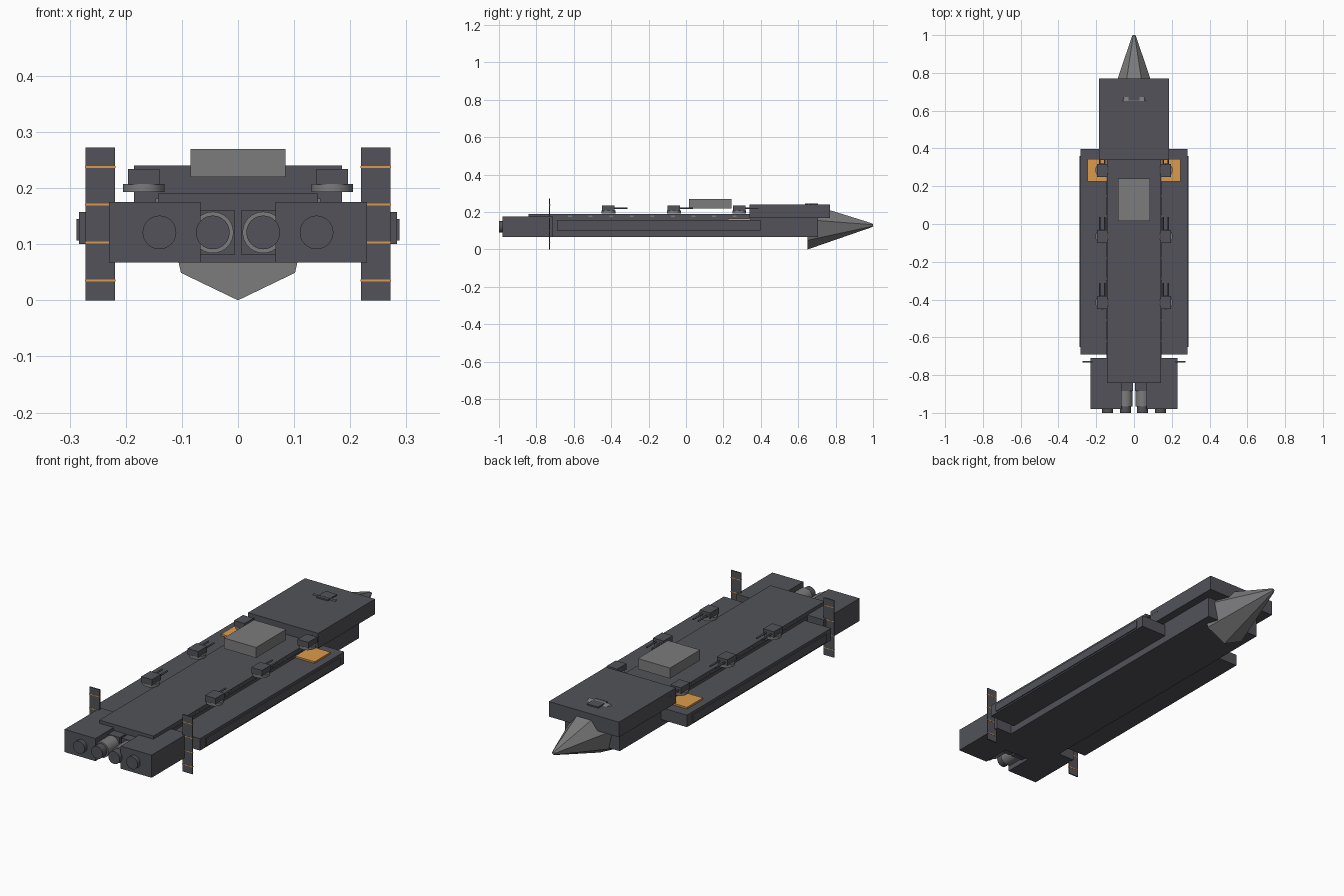
import bpy, bmesh, math
from mathutils import Matrix

if "Cube" in bpy.data.objects:
    bpy.data.objects.remove(bpy.data.objects["Cube"])


def material(name, rgb):
    m = bpy.data.materials.new(name)
    m.diffuse_color = (*rgb, 1)
    m.use_nodes = True
    m.node_tree.nodes["Principled BSDF"].inputs["Base Color"].default_value = m.diffuse_color
    return m


DARK = material("dark_hull", (0.085, 0.086, 0.1))
GREY = material("mid_grey", (0.2, 0.2, 0.205))
ORANGE = material("orange", (0.72, 0.33, 0.07))


def finish(name, bm, mat):
    bmesh.ops.recalc_face_normals(bm, faces=bm.faces)
    me = bpy.data.meshes.new(name)
    bm.to_mesh(me)
    bm.free()
    me.materials.append(mat)
    ob = bpy.data.objects.new(name, me)
    bpy.context.collection.objects.link(ob)
    return ob


def box(name, x, y, z, mat=DARK):
    bm = bmesh.new()
    bmesh.ops.create_cube(bm, size=1)
    for v in bm.verts:
        for i, (a, b) in enumerate((x, y, z)):
            v.co[i] = (a + b) / 2 + v.co[i] * (b - a)
    return finish(name, bm, mat)


def side_box(name, x, y, z, mat=DARK):
    # mirrored pair of boxes
    box(name + "_right", x, y, z, mat)
    box(name + "_left", (-x[1], -x[0]), y, z, mat)


def cylinder(name, centre, r, depth, axis="Z", mat=DARK, sides=32):
    bm = bmesh.new()
    bmesh.ops.create_cone(bm, cap_ends=True, segments=sides, radius1=r, radius2=r, depth=depth)
    if axis == "Y":
        bm.transform(Matrix.Rotation(math.pi / 2, 4, "X"))
    bm.transform(Matrix.Translation(centre))
    ob = finish(name, bm, mat)
    bpy.context.view_layer.objects.active = ob
    ob.select_set(True)
    bpy.ops.object.shade_smooth_by_angle(angle=math.radians(35))
    ob.select_set(False)


# main body
box("main_hull", (-0.145, 0.145), (-0.84, 0.707), (0.067, 0.17))
box("top_deck", (-0.143, 0.143), (-0.842, 0.35), (0.165, 0.19))
box("forward_block", (-0.185, 0.185), (0.34, 0.77), (0.168, 0.24))
box("forward_hatch", (-0.03, 0.03), (0.635, 0.705), (0.235, 0.246))
box("bridge", (-0.085, 0.085), (0.015, 0.242), (0.22, 0.27), GREY)

# seven sided nose cone, point of the base downwards
bm = bmesh.new()
rings = []
for y, r in ((0.65, 0.13), (0.985, 0.014), (1.0, 0.007)):
    rings.append([bm.verts.new((r * math.sin(k * math.tau / 7), y, 0.13 - r * math.cos(k * math.tau / 7)))
                  for k in range(7)])
for a, b in zip(rings, rings[1:]):
    for k in range(7):
        bm.faces.new((a[k], a[(k + 1) % 7], b[(k + 1) % 7], b[k]))
bm.faces.new(rings[0])
bm.faces.new(rings[-1])
finish("nose_cone", bm, GREY)

# side pods with outer strips and orange pads
side_box("side_pod", (0.14, 0.283), (-0.69, 0.397), (0.1, 0.157))
side_box("pod_strip", (0.28, 0.288), (-0.65, 0.36), (0.107, 0.145))
side_box("orange_pad", (0.145, 0.247), (0.225, 0.345), (0.156, 0.165), ORANGE)

# engine blocks and nozzles
side_box("engine_block", (0.067, 0.23), (-0.98, -0.71), (0.067, 0.175))
side_box("nozzle_mount", (0.005, 0.068), (-0.885, -0.835), (0.082, 0.16))
for s, side in ((-1, "left"), (1, "right")):
    cylinder("outer_exhaust_" + side, (s * 0.14, -0.985, 0.121), 0.03, 0.03, "Y")
    cylinder("inner_nozzle_" + side, (s * 0.045, -0.9, 0.121), 0.037, 0.13, "Y", GREY)
    cylinder("inner_exhaust_" + side, (s * 0.045, -0.975, 0.121), 0.03, 0.05, "Y")

# upright fins with thin orange bands
side_box("fin", (0.219, 0.272), (-0.732, -0.726), (0, 0.272))
for i, z in enumerate((0.035, 0.103, 0.171, 0.238)):
    side_box(f"fin_band_{i}", (0.2185, 0.2725), (-0.7328, -0.7252), (z - 0.0018, z + 0.0018), ORANGE)

# turrets along both deck edges, twin barrels facing the nose
for i, y in enumerate((0.285, -0.065, -0.415)):
    for s, side in ((-1, "left"), (1, "right")):
        x = s * 0.168
        tag = f"{i}_{side}"
        cylinder("turret_ring_" + tag, (x, y, 0.2), 0.037, 0.014, "Z", GREY)
        box("turret_" + tag, (x - 0.028, x + 0.028), (y - 0.035, y + 0.033), (0.206, 0.234))
        for b in (-0.014, 0.014):
            cylinder("barrel_" + tag, (x + b, y + 0.065, 0.219), 0.004, 0.075, "Y", DARK, 12)

# small lamps along the deck edges
for i in range(9):
    y = -0.62 + i * 0.11
    side_box(f"deck_lamp_{i}", (0.139, 0.147), (y - 0.01, y + 0.01), (0.174, 0.181), GREY)
